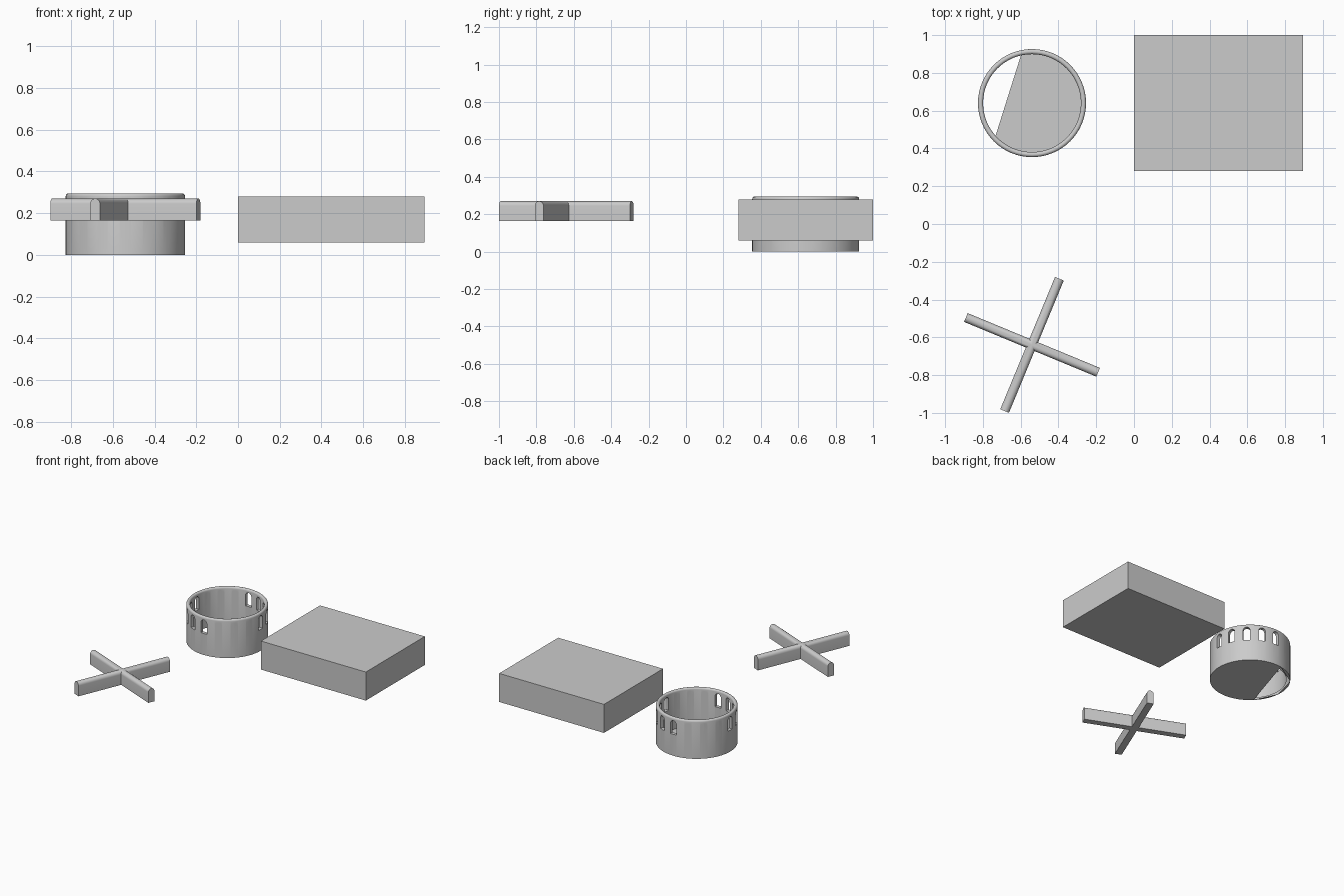
import bpy, bmesh, math
from mathutils import Vector, Matrix

if "Cube" in bpy.data.objects:
    bpy.data.objects.remove(bpy.data.objects["Cube"])

CX, CY = -0.54, 0.64
R_OUT, R_IN, TOP = 0.286, 0.259, 0.295
SEG = 64


def make_object(name, bm):
    bmesh.ops.recalc_face_normals(bm, faces=bm.faces)
    me = bpy.data.meshes.new(name)
    bm.to_mesh(me)
    bm.free()
    ob = bpy.data.objects.new(name, me)
    bpy.context.collection.objects.link(ob)
    return ob


def arch_bar(name, x, y, angle, length=0.758, w=0.05, z0=0.165, z1=0.27):
    """Bar with a flat bottom and round top, centred at x, y."""
    r = w / 2
    prof = [(-r, z0), (r, z0)]
    prof += [(r * math.cos(a), z1 - r + r * math.sin(a))
             for a in (math.pi * i / 12 for i in range(13))]
    bm = bmesh.new()
    face = bm.faces.new([bm.verts.new((-length / 2, p, q)) for p, q in prof])
    ext = bmesh.ops.extrude_face_region(bm, geom=[face], use_keep_orig=True)
    new = [v for v in ext["geom"] if isinstance(v, bmesh.types.BMVert)]
    bmesh.ops.translate(bm, verts=new, vec=(length, 0, 0))
    bm.transform(Matrix.Translation((x, y, 0)) @ Matrix.Rotation(angle, 4, 'Z'))
    return make_object(name, bm)


def boolean(ob, other, op):
    mod = ob.modifiers.new("bool", 'BOOLEAN')
    mod.operation, mod.solver, mod.object = op, 'EXACT', other
    bpy.context.view_layer.objects.active = ob
    bpy.ops.object.modifier_apply(modifier=mod.name)
    bpy.data.objects.remove(other)


def smooth(ob):
    bpy.ops.object.select_all(action='DESELECT')
    ob.select_set(True)
    bpy.context.view_layer.objects.active = ob
    bpy.ops.object.shade_smooth_by_angle(angle=math.radians(35))


# plain block
bm = bmesh.new()
bmesh.ops.create_cube(bm, size=1)
bm.transform(Matrix.Translation((0.4475, 0.64, 0.17)) @ Matrix.Diagonal((0.895, 0.72, 0.22, 1)))
make_object("block", bm)

# cross made of two joined bars
cross = arch_bar("cross", CX, -CY, math.radians(-22.5))
boolean(cross, arch_bar("cross_bar", CX, -CY, math.radians(67.5)), 'UNION')
smooth(cross)

# round wall with rounded rim
fr = (R_OUT - R_IN) / 2
mid = (R_OUT + R_IN) / 2
prof = [(R_IN, 0), (R_OUT, 0)]
prof += [(mid + fr * math.cos(a), TOP - fr + fr * math.sin(a))
         for a in (math.pi * i / 8 for i in range(9))]
bm = bmesh.new()
rings = []
for s in range(SEG):
    a = math.tau * s / SEG
    rings.append([bm.verts.new((CX + r * math.cos(a), CY + r * math.sin(a), z)) for r, z in prof])
for s in range(SEG):
    a, b = rings[s], rings[(s + 1) % SEG]
    for i in range(len(prof)):
        j = (i + 1) % len(prof)
        bm.faces.new((a[i], b[i], b[j], a[j]))
wall = make_object("round_wall", bm)

# sixteen arched windows, cut by eight bars through the centre
for k in range(8):
    boolean(wall, arch_bar("window_cutter", CX, CY, math.radians(22.5 * k)), 'DIFFERENCE')

# open the underside, which the floor closes
bm = bmesh.new()
bm.from_mesh(wall.data)
under = [f for f in bm.faces if all(v.co.z < 1e-4 for v in f.verts)]
bmesh.ops.delete(bm, geom=under, context='FACES')
bm.to_mesh(wall.data)
bm.free()
smooth(wall)

# floor sheet with a gap on the left, edge slivers kept
bm = bmesh.new()


def arc_face(start, end):
    n = max(3, round((end - start) / 360 * SEG))
    pts = []
    for i in range(n + 1):
        a = math.radians(start + (end - start) * i / n)
        pts.append(bm.verts.new((CX + R_OUT * math.cos(a), CY + R_OUT * math.sin(a), 0)))
    bm.faces.new(pts)


for span in ((-135, 100), (100, 144), (144, 186), (186, 225)):
    arc_face(*span)
make_object("floor", bm)
